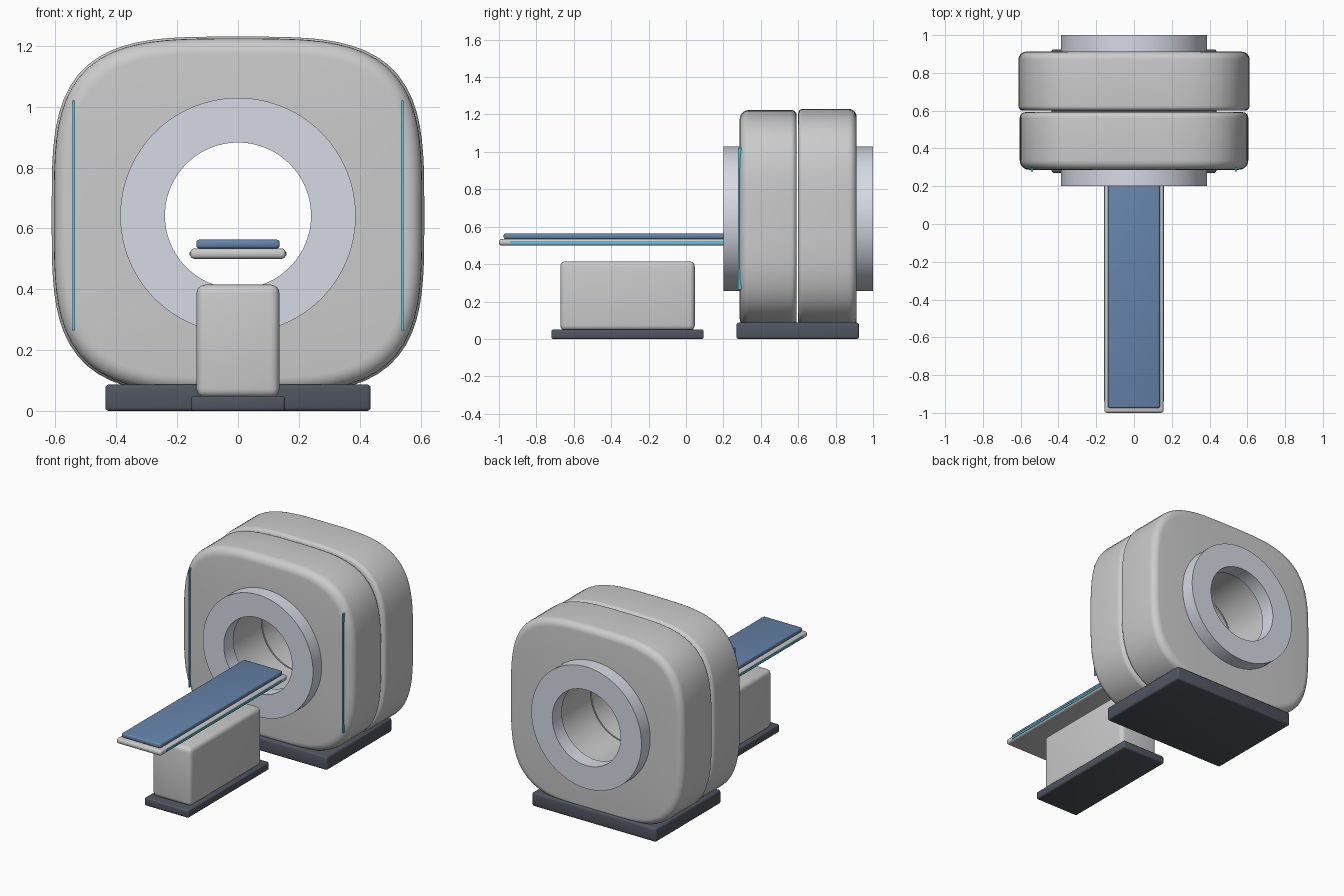
import bpy, bmesh, math

if "Cube" in bpy.data.objects:
    bpy.data.objects.remove(bpy.data.objects["Cube"])

CZ = 0.642   # bore axis height
N = 96


def material(name, rgb):
    m = bpy.data.materials.new(name)
    m.diffuse_color = (*rgb, 1)
    m.use_nodes = True
    m.node_tree.nodes["Principled BSDF"].inputs["Base Color"].default_value = m.diffuse_color
    return m


DARK = material("dark_plastic", (0.08, 0.09, 0.115))
RING = material("cool_grey", (0.68, 0.70, 0.78))
BLUE = material("blue_vinyl", (0.13, 0.23, 0.40))
CYAN = material("cyan_light", (0.08, 0.60, 0.75))


def finish(name, bm, mat=None):
    bmesh.ops.recalc_face_normals(bm, faces=bm.faces)
    me = bpy.data.meshes.new(name)
    bm.to_mesh(me)
    bm.free()
    ob = bpy.data.objects.new(name, me)
    bpy.context.collection.objects.link(ob)
    if mat:
        me.materials.append(mat)
    bpy.context.view_layer.objects.active = ob
    ob.select_set(True)
    bpy.ops.object.shade_smooth_by_angle(angle=math.radians(35))
    ob.select_set(False)
    return ob


def box(name, x, y, z, bevel=0.0, mat=None, segments=3):
    bm = bmesh.new()
    bmesh.ops.create_cube(bm, size=1)
    for v in bm.verts:
        for i, (lo, hi) in enumerate((x, y, z)):
            v.co[i] = lo + (v.co[i] + 0.5) * (hi - lo)
    if bevel:
        bmesh.ops.bevel(bm, geom=bm.edges[:], offset=bevel, segments=segments,
                        profile=0.5, affect='EDGES')
    return finish(name, bm, mat)


def outline(a, b, n):
    """Superellipse sampled by polar angle (n=2 gives a circle)."""
    pts = []
    for i in range(N):
        t = 2 * math.pi * i / N
        c, s = math.cos(t), math.sin(t)
        r = (abs(c / a) ** n + abs(s / b) ** n) ** (-1 / n)
        pts.append((r * c, r * s))
    return pts


def closed_loft(name, sections, mat=None):
    """Sections (y, a, b, n) joined in a closed tube around the bore axis."""
    bm = bmesh.new()
    rings = [[bm.verts.new((x, y, CZ + z)) for x, z in outline(a, b, n)]
             for y, a, b, n in sections]
    for k, r in enumerate(rings):
        q = rings[(k + 1) % len(rings)]
        for i in range(N):
            j = (i + 1) % N
            bm.faces.new((r[i], r[j], q[j], q[i]))
    return finish(name, bm, mat)


def housing(name, y0, y1, a, b, r0, r1, bore=0.25):
    steps, power, sec = 6, 3.6, []
    for k in range(steps + 1):
        t = math.pi / 2 * k / steps
        d = r0 * (1 - math.sin(t))
        sec.append((y0 + r0 * (1 - math.cos(t)), a - d, b - d, power))
    for k in range(steps + 1):
        t = math.pi / 2 * k / steps
        d = r1 * (1 - math.cos(t))
        sec.append((y1 - r1 * (1 - math.sin(t)), a - d, b - d, power))
    sec += [(y1, bore, bore, 2), (y0, bore, bore, 2)]
    closed_loft(name, sec)


def ring(name, y0, y1, ro=0.387, ri=0.24):
    closed_loft(name, [(y0, ro, ro, 2), (y1, ro, ro, 2),
                       (y1, ri, ri, 2), (y0, ri, ri, 2)], RING)


# Gantry: two rounded housings, bore rings, plinth
housing("front_housing", 0.287, 0.592, 0.605, 0.582, 0.05, 0.03)
housing("rear_housing", 0.60, 0.912, 0.612, 0.588, 0.025, 0.042)
ring("front_bore_ring", 0.20, 0.295)
ring("rear_bore_ring", 0.905, 1.0)
box("gantry_base", (-0.436, 0.436), (0.27, 0.925), (0, 0.087), 0.012, DARK)

# Patient table: pedestal, foot, floating top and mattress
box("table_foot", (-0.155, 0.155), (-0.72, 0.094), (0, 0.05), 0.01, DARK)
box("table_pedestal", (-0.136, 0.136), (-0.672, 0.047), (0.045, 0.415), 0.028, None, 4)
box("table_top", (-0.157, 0.157), (-1.0, 0.275), (0.50, 0.534), 0.014, None, 4)
box("mattress", (-0.137, 0.137), (-0.975, 0.255), (0.534, 0.563), 0.01, BLUE)

# Accent lights on gantry face and table edges
for side, s in (("left", -1), ("right", 1)):
    gx, tx = s * 0.54, s * 0.156
    box(side + "_gantry_light", (gx - 0.004, gx + 0.004), (0.279, 0.296),
        (0.265, 1.02), 0, CYAN)
    box(side + "_table_light", (tx - 0.004, tx + 0.004), (-0.94, 0.21),
        (0.511, 0.523), 0, CYAN)
